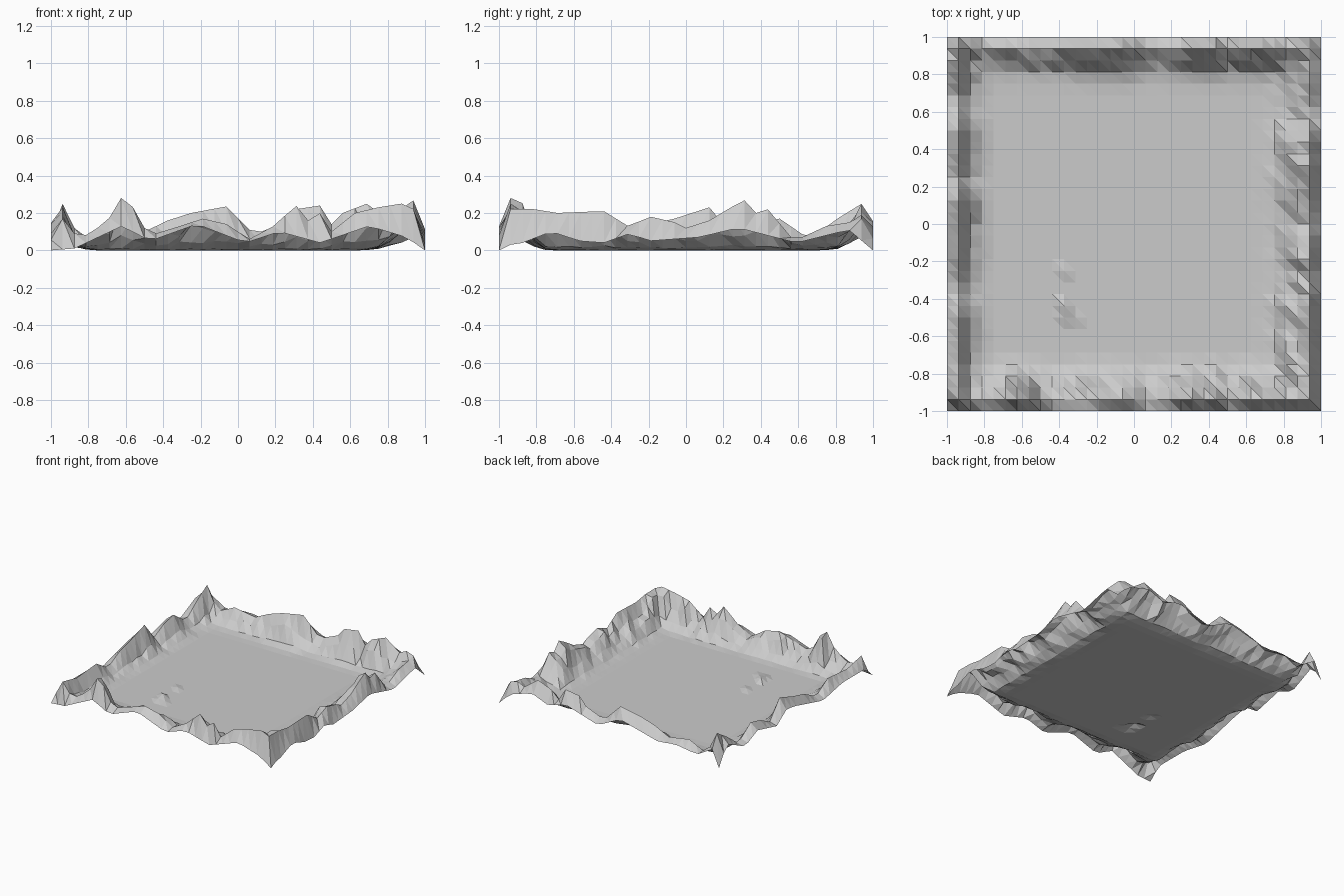
import bpy, bmesh, random

if "Cube" in bpy.data.objects:
    bpy.data.objects.remove(bpy.data.objects["Cube"])

random.seed(4)
N = 32
STEP = 2 / N


def interp(points, t):
    """Linear interpolation through (position, height) pairs."""
    for (a, ha), (b, hb) in zip(points, points[1:]):
        if t <= b:
            return ha + (hb - ha) * (t - a) / (b - a)
    return points[-1][1]


# Crest heights along each side
front_crest = [(-1, 0), (-.94, .10), (-.8, .08), (-.69, .17), (-.625, .28), (-.56, .23),
               (-.5, .12), (-.44, .09), (-.31, .13), (-.19, .17), (-.06, .14), (.06, .06),
               (.19, .13), (.31, .24), (.375, .16), (.44, .2), (.5, .1), (.625, .2),
               (.75, .23), (.875, .25), (.94, .22), (1, .03)]
right_crest = [(-1, .02), (-.94, .22), (-.81, .22), (-.69, .2), (-.44, .21), (-.31, .13),
               (-.19, .18), (-.06, .15), (0, .12), (.125, .16), (.19, .2), (.31, .27),
               (.375, .2), (.44, .22), (.56, .07), (.62, .07), (.75, .13), (.875, .15),
               (.94, .17), (1, .02)]
back_crest = [(-1, .02), (-.94, .24), (-.875, .12), (-.81, .07), (-.69, .13), (-.5, .1),
              (-.375, .16), (-.25, .2), (-.06, .235), (.06, .11), (.125, .1), (.25, .15),
              (.31, .22), (.44, .24), (.5, .14), (.56, .2), (.69, .25), (.81, .16),
              (.9, .2), (1, .02)]
left_crest = [(-1, 0), (-.94, .17), (-.75, .13), (-.5, .15), (-.35, .06), (-.19, .14),
              (-.06, .17), (.125, .23), (.25, .08), (.375, .14), (.5, .17), (.66, .06),
              (.81, .17), (.94, .25), (1, .02)]

# Heights of the outer border
front_edge = [(-1, 0), (-.875, .01), (-.62, .13), (-.47, .05), (-.22, .14), (.04, .04),
              (.22, .1), (.44, .04), (.7, .13), (.9, .07), (1, 0)]
right_edge = [(-1, 0), (-.9, .03), (-.72, .1), (-.57, .05), (-.44, .04), (-.3, .09),
              (-.2, .05), (.07, .07), (.28, .12), (.59, .04), (.87, .11), (1, 0)]
back_edge = [(-1, 0), (-.94, .14), (-.8, .06), (-.6, .09), (-.45, .07), (-.1, .16),
             (.1, .06), (.4, .15), (.55, .1), (.7, .16), (.9, .1), (1, 0)]
left_edge = [(-1, 0), (-.9, .09), (-.6, .09), (-.35, .04), (0, .13), (.12, .15),
             (.25, .06), (.5, .12), (.66, .05), (.9, .16), (1, 0)]

# Crest, border and inward falloff by grid row
front = (front_crest, front_edge, [1, .7, .3, .04])
right = (right_crest, right_edge, [1, .75, .4, .1, .02])
back = (back_crest, back_edge, [1, .55, .1, .02])
left = (left_crest, left_edge, [1, .3, .08])


def side_height(side, row, t):
    crest, edge, fall = side
    if row == 0:
        return interp(edge, t)
    if row > len(fall):
        return 0
    jitter = 1 if row == 1 else random.uniform(.7, 1.3)
    return interp(crest, t) * fall[row - 1] * jitter


# Small mounds on the floor
mounds = {(10, 9): .03, (10, 8): .015, (11, 8): .01, (10, 12): .012}


def height(i, j):
    x, y = -1 + i * STEP, -1 + j * STEP
    return max(side_height(front, j, x), side_height(back, N - j, x),
               side_height(left, i, y), side_height(right, N - i, y),
               mounds.get((i, j), 0))


# Terrain sheet
bm = bmesh.new()
grid = [[bm.verts.new((-1 + i * STEP, -1 + j * STEP, height(i, j)))
         for j in range(N + 1)] for i in range(N + 1)]
for i in range(N):
    for j in range(N):
        a, b = grid[i][j], grid[i + 1][j]
        c, d = grid[i + 1][j + 1], grid[i][j + 1]
        bm.faces.new((a, b, d))
        bm.faces.new((b, c, d))
mesh = bpy.data.meshes.new("mountain_rimmed_terrain")
bm.to_mesh(mesh)
bm.free()
terrain = bpy.data.objects.new("mountain_rimmed_terrain", mesh)
bpy.context.collection.objects.link(terrain)
